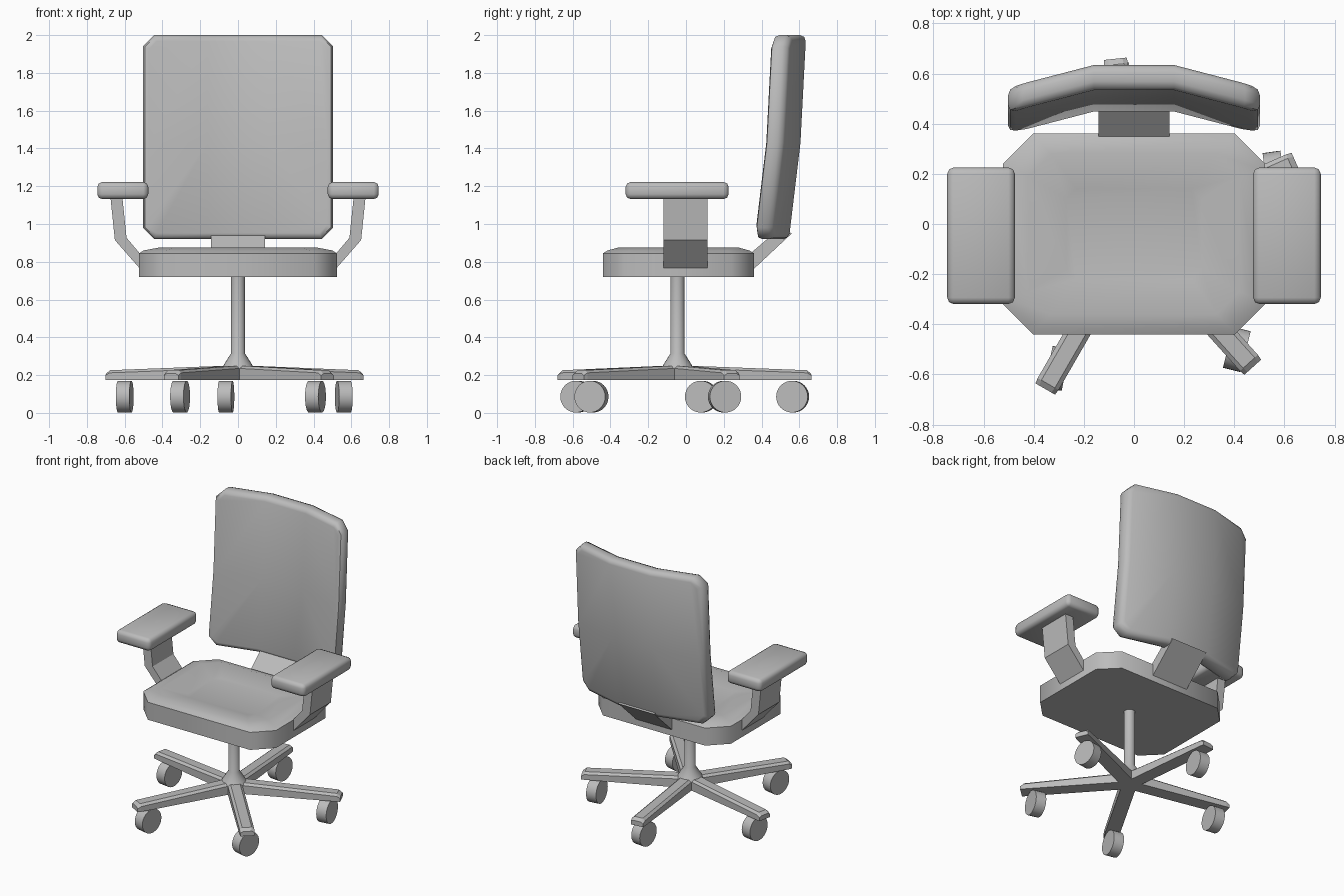
import bpy, bmesh, math
from mathutils import Matrix, Vector

if "Cube" in bpy.data.objects:
    bpy.data.objects.remove(bpy.data.objects["Cube"], do_unlink=True)

COLOUR = (0.5, 0.5, 0.5, 1)
grey = bpy.data.materials.new("plain grey")
grey.use_nodes = True
grey.diffuse_color = COLOUR
grey.node_tree.nodes["Principled BSDF"].inputs["Base Color"].default_value = COLOUR

AXIS_Y = -0.045  # the swivel axis


def finish(name, bm, angle=None):
    """Turn a bmesh into a named, coloured object, smooth below the angle."""
    bmesh.ops.recalc_face_normals(bm, faces=bm.faces)
    mesh = bpy.data.meshes.new(name)
    bm.to_mesh(mesh)
    bm.free()
    mesh.materials.append(grey)
    obj = bpy.data.objects.new(name, mesh)
    bpy.context.collection.objects.link(obj)
    if angle:
        bpy.ops.object.select_all(action='DESELECT')
        obj.select_set(True)
        bpy.context.view_layer.objects.active = obj
        bpy.ops.object.shade_smooth_by_angle(angle=math.radians(angle))
    return obj


def loft(rings):
    """Skin a list of equal rings of points and cap both ends."""
    bm = bmesh.new()
    loops = [[bm.verts.new(p) for p in ring] for ring in rings]
    for a, b in zip(loops, loops[1:]):
        for i in range(len(a)):
            j = (i + 1) % len(a)
            bm.faces.new((a[i], a[j], b[j], b[i]))
    bm.faces.new(loops[0])
    bm.faces.new(loops[-1])
    return bm


def box(size, centre):
    bm = bmesh.new()
    bmesh.ops.create_cube(bm, size=1, matrix=Matrix.Translation(centre) @ Matrix.Diagonal((*size, 1)))
    return bm


def bevel(bm, edges, width, segments):
    bmesh.ops.bevel(bm, geom=edges, offset=width, segments=segments,
                    profile=0.5, affect='EDGES')


def circle(radius, z, n=24):
    return [(radius * math.cos(t), AXIS_Y + radius * math.sin(t), z)
            for t in (math.tau * i / n for i in range(n))]


def octagon(hx, hy, cut, z):
    quarter = [(hx, hy - cut), (hx - cut, hy)]
    pts = quarter + [(-x, y) for x, y in reversed(quarter)]
    pts += [(-x, -y) for x, y in pts]
    return [(x, y - 0.04, z) for x, y in pts]


# Seat cushion with a raised rim and a shallow hollow
finish("seat", loft([
    octagon(0.523, 0.4, 0.12, 0.72),
    octagon(0.523, 0.4, 0.12, 0.845),
    octagon(0.5, 0.375, 0.115, 0.86),
    octagon(0.42, 0.32, 0.09, 0.875),
    octagon(0.27, 0.18, 0.04, 0.84),
]), 50)

# Backrest: rounded slab, cut into strips and bent round the sitter
bm = box((1.006, 0.1, 1.08), (0, 0, 1.46))
bevel(bm, [e for e in bm.edges
           if abs(e.verts[0].co.y - e.verts[1].co.y) > 0.05], 0.06, 1)
bevel(bm, [e for e in bm.edges
           if abs(e.verts[0].co.y - e.verts[1].co.y) < 0.01], 0.032, 2)
for co, no in (((0.16, 0, 0), (1, 0, 0)), ((-0.16, 0, 0), (1, 0, 0)),
               ((0, 0, 1.43), (0, 0, 1))):
    bmesh.ops.bisect_plane(bm, geom=bm.verts[:] + bm.edges[:] + bm.faces[:],
                           plane_co=co, plane_no=no)
for v in bm.verts:
    lean = 0.12 if v.co.z < 1.43 else 0.052
    v.co.y += 0.556 + lean * (v.co.z - 1.43) - 0.26 * max(0, abs(v.co.x) - 0.16)
finish("backrest", bm, 50)

# Sloping plate joining the seat and the backrest
plate = [(0.33, 0.735), (0.56, 0.95), (0.5, 0.98), (0.33, 0.835)]
finish("back_support", loft([[(x, y, z) for y, z in plate] for x in (-0.142, 0.142)]))

# Armrests: bent bracket and rounded pad on each side
bracket = [(0.5, 0.745), (0.523, 0.768), (0.652, 0.915), (0.675, 1.14),
           (0.612, 1.14), (0.59, 0.927), (0.523, 0.848), (0.5, 0.825)]
for side, s in (("left", 1), ("right", -1)):
    finish(f"{side}_arm_bracket",
           loft([[(s * x, y, z) for x, z in bracket] for y in (-0.12, 0.115)]))
    bm = box((0.27, 0.545, 0.09), (s * 0.61, -0.047, 1.177))
    bevel(bm, bm.edges[:], 0.026, 2)
    finish(f"{side}_arm_pad", bm, 50)

# Centre column flaring out at the hub
finish("column", loft([circle(0.085, 0.235), circle(0.075, 0.255),
                       circle(0.037, 0.315), circle(0.037, 0.73)]), 40)


# Five tapered legs, each with a caster wheel
def leg_section(d, half, shoulder, top):
    ridge = half - 0.017
    return [(d, -half, 0.175), (d, half, 0.175), (d, half, shoulder),
            (d, ridge, top), (d, -ridge, top), (d, -half, shoulder)]


caster_turns = (8, -6, -8, -12, -14)
for i, turn in enumerate(caster_turns):
    angle = math.radians(24 + 72 * i)
    place = Matrix.Translation((0, AXIS_Y, 0)) @ Matrix.Rotation(angle, 4, 'Z')
    bm = loft([leg_section(0, 0.048, 0.238, 0.252),
               leg_section(0.685, 0.048, 0.212, 0.226),
               leg_section(0.708, 0.045, 0.198, 0.208)])
    bm.transform(place)
    finish(f"leg_{i + 1}", bm)

    hub = place @ Vector((0.613, 0, 0.086))
    bm = bmesh.new()
    bmesh.ops.create_cone(bm, cap_ends=True, segments=32, radius1=0.084,
                          radius2=0.084, depth=0.072,
                          matrix=Matrix.Translation(hub)
                          @ Matrix.Rotation(math.radians(turn), 4, 'Z')
                          @ Matrix.Rotation(math.pi / 2, 4, 'Y'))
    finish(f"caster_{i + 1}", bm, 40)
